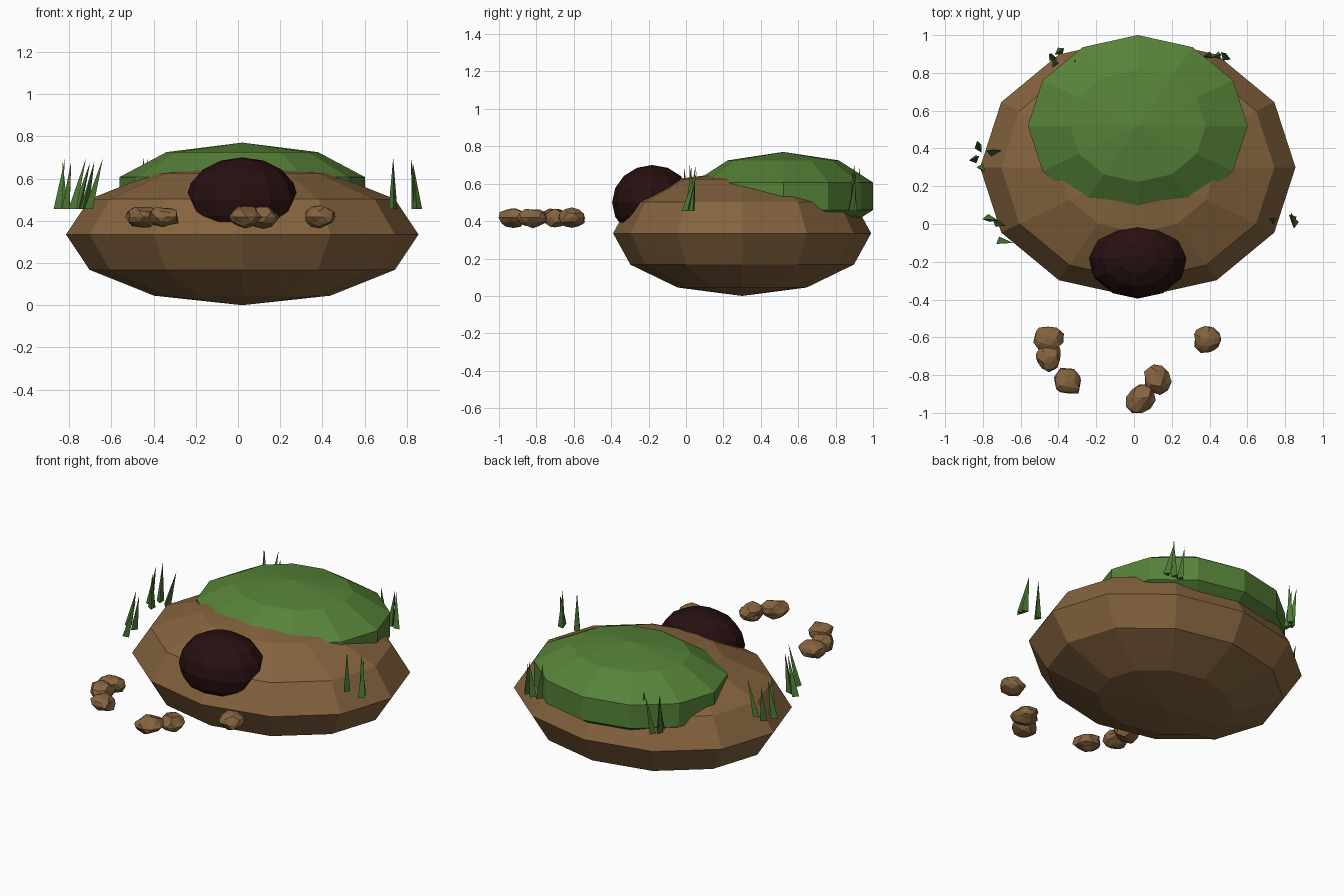
import bpy, bmesh, random
from mathutils import Matrix, Vector

if "Cube" in bpy.data.objects:
    bpy.data.objects.remove(bpy.data.objects["Cube"])

random.seed(4)


def material(name, rgb):
    m = bpy.data.materials.new(name)
    m.diffuse_color = (*rgb, 1)
    m.use_nodes = True
    m.node_tree.nodes["Principled BSDF"].inputs["Base Color"].default_value = m.diffuse_color
    return m


EARTH = material("earth brown", (0.235, 0.127, 0.049))
TURF = material("turf green", (0.093, 0.223, 0.040))
BLADE = material("blade green", (0.070, 0.180, 0.034))
DARK = material("burrow dark", (0.020, 0.005, 0.005))


def finish(name, bm, mat):
    me = bpy.data.meshes.new(name)
    bm.to_mesh(me)
    bm.free()
    me.materials.append(mat)
    ob = bpy.data.objects.new(name, me)
    bpy.context.collection.objects.link(ob)
    return ob


def ellipsoid(name, centre, radii, segments, rings, mat):
    bm = bmesh.new()
    bmesh.ops.create_uvsphere(
        bm, u_segments=segments, v_segments=rings, radius=1,
        matrix=Matrix.Translation(centre) @ Matrix.Diagonal((*radii, 1)))
    return finish(name, bm, mat)


# Earth mound, grassy cap and burrow opening
ellipsoid("mound", (0.02, 0.30, 0.335), (0.835, 0.69, 0.335), 12, 6, EARTH)
ellipsoid("grass_cap", (0.02, 0.52, 0.533), (0.612, 0.505, 0.237), 12, 5, TURF)
ellipsoid("burrow_hole", (0.02, -0.18, 0.50), (0.265, 0.215, 0.20), 12, 8, DARK)

# Loose clods of earth in front of the burrow
clods = [(-0.455, -0.605), (-0.45, -0.70), (-0.355, -0.83),
         (0.035, -0.925), (0.12, -0.82), (0.39, -0.61)]
for i, (x, y) in enumerate(clods):
    bm = bmesh.new()
    bmesh.ops.create_icosphere(bm, subdivisions=2, radius=1)
    for v in bm.verts:
        v.co *= random.uniform(0.82, 1.1)
    bm.transform(Matrix.Translation((x, y, 0.418))
                 @ Matrix.Rotation(i * 1.3, 4, 'Z')
                 @ Matrix.Diagonal((0.083, 0.073, 0.052, 1)))
    finish(f"clod_{i + 1}", bm, EARTH)

# Grass tufts: blades as (base x, base y, tip dx, tip dy)
tufts = {
    "left": [(-0.85, 0.34, 0.03, 0.02), (-0.82, 0.40, -0.01, 0.04),
             (-0.81, 0.30, 0.02, -0.02), (-0.76, 0.38, 0.06, 0.01)],
    "front_left": [(-0.78, 0.03, 0.06, -0.01), (-0.73, 0.01, 0.05, -0.02),
                   (-0.71, -0.09, 0.07, -0.01)],
    "right": [(0.84, 0.03, -0.02, 0.02), (0.85, 0.0, -0.02, 0.06),
              (0.735, 0.02, 0.0, 0.01)],
    "back_left": [(-0.43, 0.88, -0.02, 0.02), (-0.40, 0.91, 0.03, 0.02),
                  (-0.42, 0.85, -0.01, 0.03), (-0.32, 0.87, 0.01, -0.01)],
    "back_right": [(0.40, 0.89, -0.03, 0.0), (0.44, 0.89, 0.02, 0.01),
                   (0.49, 0.88, -0.03, 0.03)],
}
for place, blades in tufts.items():
    bm = bmesh.new()
    for x, y, dx, dy in blades:
        tip = Vector((dx, dy, random.uniform(0.21, 0.25)))
        lean = Matrix.Identity(4)
        lean[0][2], lean[1][2] = dx / tip.z, dy / tip.z
        bmesh.ops.create_cone(
            bm, cap_ends=True, segments=3, radius1=0.024, radius2=0, depth=tip.z,
            matrix=Matrix.Translation((x, y, 0.455)) @ lean
            @ Matrix.Translation((0, 0, tip.z / 2))
            @ Matrix.Rotation(random.uniform(0, 6.28), 4, 'Z'))
    finish(f"grass_tuft_{place}", bm, BLADE)
